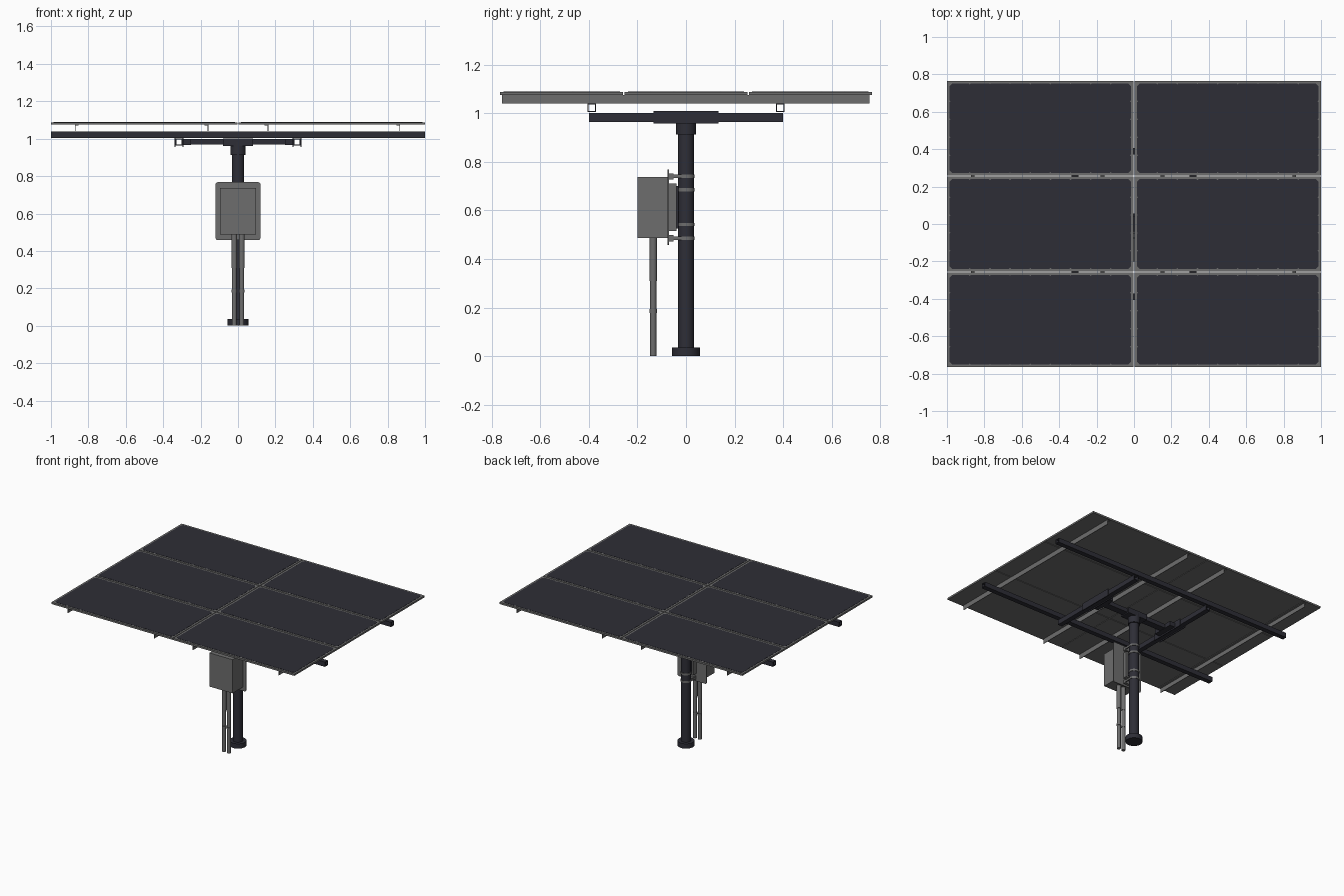
import bpy, bmesh, math
from mathutils import Matrix, Vector

if "Cube" in bpy.data.objects:
    bpy.data.objects.remove(bpy.data.objects["Cube"])


def material(name, col):
    m = bpy.data.materials.new(name)
    m.diffuse_color = (*col, 1)
    m.use_nodes = True
    m.node_tree.nodes["Principled BSDF"].inputs["Base Color"].default_value = m.diffuse_color
    return m


GREY = material("mid grey metal", (0.155, 0.155, 0.155))
DARK = material("dark blue grey", (0.027, 0.027, 0.037))


def finish(name, bm, mat, smooth=False):
    bmesh.ops.recalc_face_normals(bm, faces=bm.faces[:])
    me = bpy.data.meshes.new(name)
    bm.to_mesh(me)
    bm.free()
    me.materials.append(mat)
    ob = bpy.data.objects.new(name, me)
    bpy.context.collection.objects.link(ob)
    if smooth:
        bpy.ops.object.select_all(action='DESELECT')
        bpy.context.view_layer.objects.active = ob
        ob.select_set(True)
        bpy.ops.object.shade_smooth_by_angle(angle=math.radians(35))
    return ob


def box(name, x, y, z, mat, bevel_axis=None, r=0.01):
    """Box from ranges; optionally round the four edges along one axis."""
    bm = bmesh.new()
    bmesh.ops.create_cube(bm, size=1)
    for v in bm.verts:
        v.co = Vector([a + (b - a) * (c + 0.5) for (a, b), c in zip((x, y, z), v.co)])
    if bevel_axis is not None:
        es = [e for e in bm.edges
              if abs((e.verts[0].co - e.verts[1].co).normalized()[bevel_axis]) > 0.9]
        bmesh.ops.bevel(bm, geom=es, offset=r, segments=3, affect='EDGES', profile=0.5)
    return finish(name, bm, mat)


def cyl(name, x, y, z0, z1, r, mat, n=32):
    bm = bmesh.new()
    bmesh.ops.create_cone(bm, cap_ends=True, segments=n, radius1=r, radius2=r, depth=z1 - z0,
                          matrix=Matrix.Translation((x, y, (z0 + z1) / 2)))
    return finish(name, bm, mat, True)


def ring(name, x, y, z0, z1, r_in, r_out, mat, n=32):
    """Band around the pole."""
    bm = bmesh.new()
    loops = []
    for r, z in ((r_in, z0), (r_out, z0), (r_out, z1), (r_in, z1)):
        loops.append([bm.verts.new((x + r * math.cos(2 * math.pi * i / n),
                                    y + r * math.sin(2 * math.pi * i / n), z)) for i in range(n)])
    for k in range(4):
        a, b = loops[k], loops[(k + 1) % 4]
        for i in range(n):
            j = (i + 1) % n
            bm.faces.new((a[i], a[j], b[j], b[i]))
    return finish(name, bm, mat, True)


def square_tube(name, centre, half, length, axis, mat, wall=0.004):
    """Open-ended hollow square tube along x (axis 0) or y (axis 1)."""
    bm = bmesh.new()
    loops = []
    for h, s in ((half, -1), (half, 1), (half - wall, 1), (half - wall, -1)):
        vs = []
        for a, b in ((-1, -1), (1, -1), (1, 1), (-1, 1)):
            p = Vector((s * length / 2, a * h, b * h))
            if axis == 1:
                p = Vector((p.y, p.x, p.z))
            vs.append(bm.verts.new(p + Vector(centre)))
        loops.append(vs)
    for k in range(4):
        a, b = loops[k], loops[(k + 1) % 4]
        for i in range(4):
            j = (i + 1) % 4
            bm.faces.new((a[i], a[j], b[j], b[i]))
    return finish(name, bm, mat)


def cell_plate(name, x0, x1, y0, y1, z0, z1, nx, ny, c=0.005):
    """Dark cell field whose outline is notched at every cell corner."""
    pts = []
    corners = [(x0, y0), (x1, y0), (x1, y1), (x0, y1)]
    for k in range(4):
        a, b = Vector(corners[k]), Vector(corners[(k + 1) % 4])
        n = (nx, ny)[k % 2]
        d = (b - a).normalized()
        inward = Vector((-d.y, d.x))
        pts.append(a + d * 0.014)
        for i in range(1, n):
            p = a + (b - a) * i / n
            pts += [p - d * c, p + inward * c, p + d * c]
        pts.append(b - d * 0.014)
    bm = bmesh.new()
    f = bm.faces.new([bm.verts.new((p.x, p.y, z0)) for p in pts])
    res = bmesh.ops.extrude_face_region(bm, geom=[f])
    for v in res["geom"]:
        if isinstance(v, bmesh.types.BMVert):
            v.co.z = z1
    bmesh.ops.triangulate(bm, faces=[f for f in bm.faces if len(f.verts) > 4])
    return finish(name, bm, DARK)


# Six solar panels: grey frame with a dark cell field
PY = 0.512
for col in (-1, 1):
    xa, xb = sorted((col * 0.002, col * 1.0))
    for row in (-1, 0, 1):
        ya, yb = row * PY - 0.2535, row * PY + 0.2535
        box("panel_frame", (xa, xb), (ya, yb), (1.075, 1.088), GREY)
        cell_plate("panel_cells", xa + 0.014, xb - 0.014, ya + 0.014, yb - 0.014,
                   1.087, 1.0895, 9, 5)

# L-shaped rails under the panels
for x, d in ((-0.87, 1), (-0.16, -1), (0.16, -1), (0.865, -1)):
    box("panel_rail_web", (x - 0.002, x + 0.002), (-0.758, 0.756), (1.04, 1.075), GREY)
    fx = sorted((x, x + d * 0.018))
    box("panel_rail_flange", fx, (-0.758, 0.756), (1.071, 1.0755), GREY)

# Long and short hollow support beams
for s in (-1, 1):
    square_tube("long_beam", (0, s * 0.388, 1.022), 0.0175, 2.0, 0, DARK)
    square_tube("cross_beam", (s * 0.316, 0, 0.983), 0.018, 0.8, 1, DARK)
    # Side plates holding the cross beam
    for x in (0.295, 0.337):
        box("beam_bracket", sorted((s * (x - 0.003), s * (x + 0.003))), (-0.133, 0.133),
            (0.957, 1.01), DARK)
    box("bracket_gusset", sorted((s * 0.25, s * 0.293)), (-0.08, 0.08), (0.967, 0.999), DARK)

# Mounting head on top of the pole
box("centre_strut", (-0.3, 0.3), (-0.025, 0.025), (0.969, 0.999), DARK)
box("centre_saddle", (-0.08, 0.08), (-0.04, 0.04), (0.961, 1.002), DARK)
cyl("pole_collar", 0, 0, 0.912, 0.985, 0.041, DARK)

# Pole and base
cyl("pole", 0, 0, 0.0, 0.93, 0.033, DARK)
cyl("pole_base", 0, 0, 0.0, 0.036, 0.057, DARK)

# Control box with back plate and standoff channel
box("control_box", (-0.095, 0.095), (-0.2, -0.076), (0.487, 0.737), GREY)
box("box_back_plate", (-0.12, 0.12), (-0.077, -0.071), (0.458, 0.768), GREY, 1, 0.012)
box("standoff_channel", (-0.035, 0.035), (-0.071, -0.04), (0.515, 0.71), GREY)
box("standoff_lip", (-0.02, 0.02), (-0.041, -0.03), (0.525, 0.7), DARK)

# Pole clamps
for z in (0.485, 0.542, 0.685, 0.74):
    ring("pole_clamp", 0, 0, z - 0.007, z + 0.007, 0.032, 0.036, GREY)
for z in (0.485, 0.74):
    for x in (-0.03, 0.03):
        box("clamp_arm", (x - 0.004, x + 0.004), (-0.072, -0.01), (z - 0.007, z + 0.007), GREY)
    box("clamp_foot", (-0.034, 0.034), (-0.072, -0.052), (z - 0.013, z + 0.013), GREY)

# Twin cable conduits with couplings
for x in (-0.02, 0.02):
    cyl("conduit_lower", x, -0.135, 0.0, 0.32, 0.013, GREY, 20)
    cyl("conduit_upper", x, -0.135, 0.31, 0.49, 0.0155, GREY, 20)
    cyl("conduit_coupling", x, -0.135, 0.178, 0.193, 0.0155, GREY, 20)
